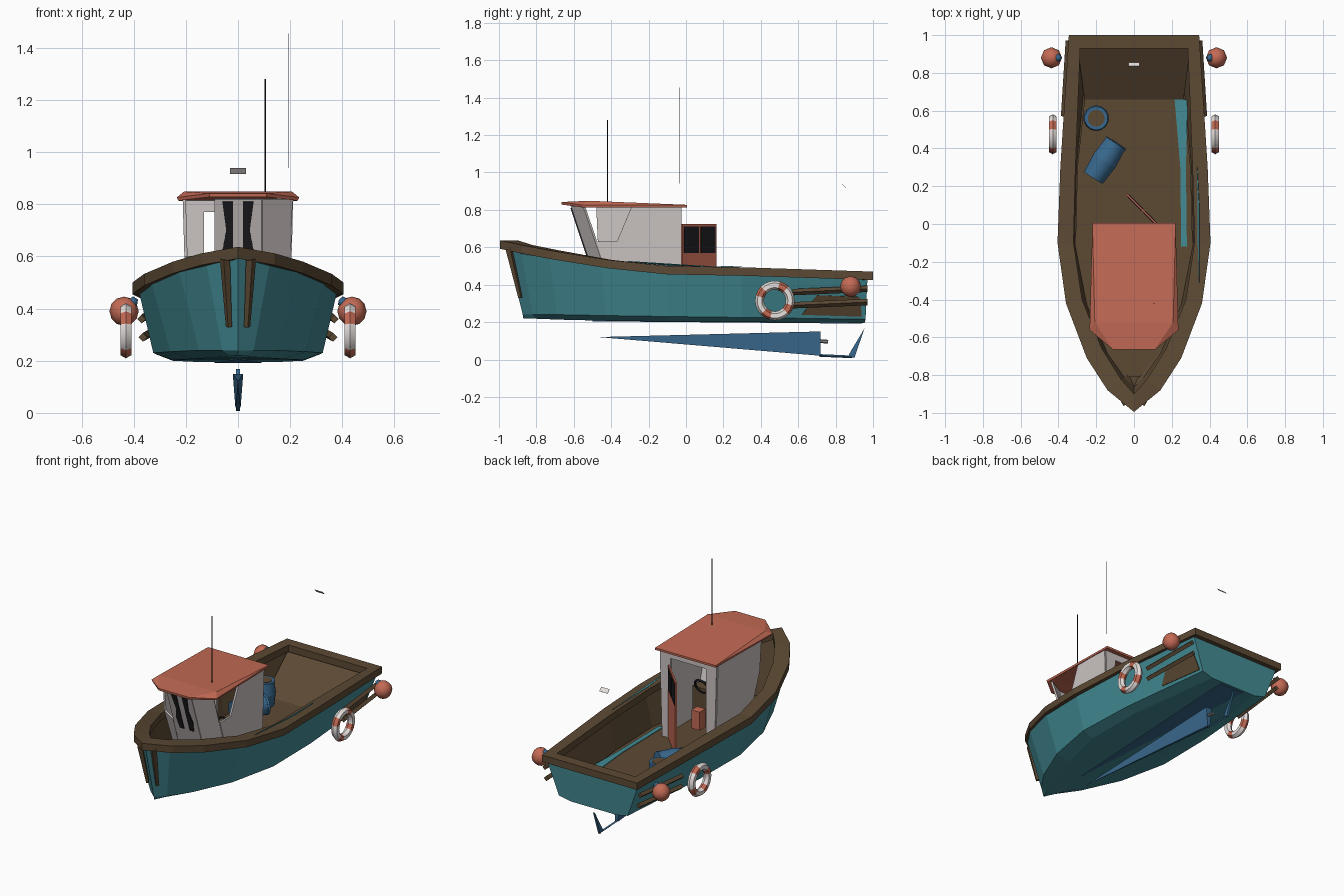
import bpy, bmesh, math
from mathutils import Vector

cube = bpy.data.objects.get("Cube")
if cube:
    bpy.data.objects.remove(cube)


def material(name, r, g, b):
    m = bpy.data.materials.new(name)
    m.use_nodes = True
    m.diffuse_color = (r, g, b, 1)
    m.node_tree.nodes["Principled BSDF"].inputs["Base Color"].default_value = (r, g, b, 1)
    return m


TEAL = material("teal_paint", .056, .26, .3)
WOOD = material("dark_wood", .107, .067, .034)
ORANGE = material("orange_paint", .55, .145, .09)
WHITE = material("cabin_white", .6, .55, .54)
RING = material("ring_white", .8, .75, .73)
BLUE = material("blue_paint", .04, .14, .27)
BLACK = material("black_glass", .012, .012, .014)
GREY = material("grey_metal", .25, .25, .25)


def shell(name, verts, faces, mats, thick=0, offset=0, inner=0):
    """Mesh from a few points, optionally thickened."""
    me = bpy.data.meshes.new(name)
    me.from_pydata(verts, [], faces)
    bm = bmesh.new()
    bm.from_mesh(me)
    bmesh.ops.remove_doubles(bm, verts=bm.verts, dist=.0005)
    bmesh.ops.recalc_face_normals(bm, faces=bm.faces)
    bm.to_mesh(me)
    bm.free()
    for m in mats:
        me.materials.append(m)
    ob = bpy.data.objects.new(name, me)
    bpy.context.collection.objects.link(ob)
    if thick:
        mod = ob.modifiers.new("thickness", "SOLIDIFY")
        mod.thickness, mod.offset, mod.material_offset = thick, offset, inner
    return ob


def plate(name, pts, mat, thick=.012):
    return shell(name, pts, [list(range(len(pts)))], [mat], thick)


def finish(name, mat, smooth=True):
    ob = bpy.context.object
    ob.name = name
    ob.data.materials.append(mat)
    if smooth:
        bpy.ops.object.shade_smooth_by_angle(angle=math.radians(50))
    return ob


def beam(name, a, b, r, mat, sides=4, r2=None):
    a, b = Vector(a), Vector(b)
    bpy.ops.mesh.primitive_cone_add(vertices=sides, radius1=r, radius2=r if r2 is None else r2,
                                    depth=(b - a).length, location=(a + b) / 2,
                                    rotation=(b - a).to_track_quat("Z", "Y").to_euler())
    return finish(name, mat, sides > 6)


def box(name, loc, size, mat):
    bpy.ops.mesh.primitive_cube_add(size=1, location=loc)
    bpy.context.object.scale = size
    return finish(name, mat, False)


# Hull: rows of top edge, chine, bottom edge, lofted and lined with wood
stations = [
    [(.33, .97, .43), (.25, .96, .215), (.17, .955, .196)],
    [(.37, .3, .455), (.315, .3, .225), (.25, .3, .2)],
    [(.38, -.1, .465), (.325, -.1, .23), (.25, -.1, .203)],
    [(.33, -.45, .495), (.26, -.43, .235), (.17, -.42, .207)],
    [(.225, -.73, .54), (.15, -.69, .24), (.08, -.67, .213)],
    [(.12, -.88, .565), (.06, -.82, .24), (.03, -.8, .218)],
    [(0, -.96, .595), (0, -.873, .24), (0, -.87, .22)],
]
verts, faces = [], []
for row in stations:
    verts += row + [(-x, y, z) for x, y, z in reversed(row)]
for i in range(len(stations) - 1):
    for j in range(5):
        k = i * 6 + j
        faces.append((k, k + 1, k + 7, k + 6))
faces.append((0, 1, 2, 3, 4, 5))
shell("hull", verts, faces, [TEAL, WOOD], .014, -1, 1)
plate("keel_pad", [(0, -.5, .206), (.09, .94, .194), (-.09, .94, .194)], BLUE, .004)

# Gunwale: closed rectangular rail around the hull
outer = [(.345, 1, .47), (.39, .3, .493), (.405, -.1, .5), (.36, -.42, .533),
         (.25, -.71, .58), (.14, -.88, .612), (0, -.995, .637)]
inside = [(.285, .93, .47), (.31, .3, .493), (.32, -.1, .5), (.275, -.4, .533),
          (.17, -.66, .58), (.07, -.82, .612), (0, -.9, .637)]


def both(path):
    return path + [(-x, y, z) for x, y, z in reversed(path[:-1])]


loop = list(zip(both(outer), both(inside)))
verts, faces = [], []
for o, n in loop:
    verts += [o, (o[0], o[1], o[2] - .045), (n[0], n[1], n[2] - .045), n]
for i in range(len(loop)):
    a, b = i * 4, (i + 1) % len(loop) * 4
    faces += [(a + j, a + (j + 1) % 4, b + (j + 1) % 4, b + j) for j in range(4)]
shell("gunwale", verts, faces, [WOOD])

# Deck, sloping stern panel and painted strips
DECK = .24
half = [(.262, .66), (.3, .3), (.31, -.1), (.245, -.43), (.135, -.68), (.03, -.81)]
plate("deck", [(x, y, DECK) for x, y in half] + [(-x, y, DECK) for x, y in reversed(half)], WOOD)
plate("stern_panel", [(.262, .66, DECK), (-.262, .66, DECK), (-.3, .945, .415), (.3, .945, .415)], WOOD)
plate("deck_strip", [(x, y, DECK + .009) for x, y in
                     [(.285, .66), (.215, .66), (.245, .3), (.25, -.12), (.28, -.12), (.275, .3)]], TEAL, .004)
plate("rail_strip", [(.335, .3, .496), (.345, .1, .499), (.345, -.31, .525), (.338, -.1, .503)], TEAL, .004)


# Cabin walls leaning forward with height
def wall_pt(s, z):
    return (s * (.19 + (z - .28) * .03), -.36 - (z - .28) * .343, z)


def front_pt(x, z, gap=0):
    return (x, -.43 - gap - (z - .28) / 3, z)


for s, side in ((1, "left"), (-1, "right")):
    window = [(-.29, .82), (-.37, .63), (-.48, .63)] if s > 0 else [(-.48, .82), (-.47, .6)]
    top = .82 if s > 0 else .6
    prof = [(-.03, DECK), (-.03, .82)] + window + [(-.346, DECK)]
    plate(side + "_cabin_wall", [(wall_pt(s, z)[0], y, z) for y, z in prof], WHITE)
    plate(side + "_corner_panel", [wall_pt(s, DECK), wall_pt(s, top),
                                   front_pt(s * .09, top), front_pt(s * .09, DECK)], WHITE)
    pane = [(.02, .81), (.06, .81), (.045, .7), (.06, .62), (.05, .55), (.02, .55)]
    plate(side + "_front_window", [front_pt(s * x, z, .008) for x, z in pane], BLACK, .006)
plate("cabin_front", [front_pt(.09, DECK), front_pt(.09, .82), front_pt(-.09, .82), front_pt(-.09, DECK)], WHITE)
plate("cabin_back", [(x, -.03, z) for x, z in
                     [(.19, DECK), (.205, .82), (-.205, .82), (-.19, DECK),
                      (-.13, DECK), (-.13, .77), (.13, .77), (.13, DECK)]], WHITE)

# Roof with drooping front visor
shell("roof", [(.22, .005, .82), (-.22, .005, .82), (-.205, -.52, .842), (.205, -.52, .842),
               (.11, -.665, .835), (-.11, -.665, .835), (.232, -.56, .82), (-.232, -.56, .82)],
      [(0, 1, 2, 3), (3, 2, 5, 4), (3, 4, 6), (2, 7, 5), (0, 3, 6), (1, 7, 2)], [ORANGE], .014)

# Open door with two panes
hinge, edge = Vector((.14, -.022, 0)), Vector((-.04, .16, 0))


def door_panel(name, t0, t1, z0, z1, mat, thick):
    a, b = hinge.lerp(edge, t0), hinge.lerp(edge, t1)
    plate(name, [(p.x, p.y, z) for p, z in ((a, z0), (b, z0), (b, z1), (a, z1))], mat, thick)


door_panel("door", 0, 1, .25, .725, ORANGE, .01)
door_panel("door_pane_inner", .05, .47, .57, .71, BLACK, .016)
door_panel("door_pane_outer", .53, .95, .57, .71, BLACK, .016)

# Helm inside the cabin
box("helm_console", (.08, -.34, .36), (.16, .09, .24), WOOD)
box("helm_seat", (.05, -.2, .33), (.06, .06, .12), ORANGE)
bpy.ops.mesh.primitive_torus_add(major_radius=.05, minor_radius=.008, major_segments=12, minor_segments=5,
                                 location=(.08, -.28, .5), rotation=(math.radians(70), 0, 0))
finish("steering_wheel", BLACK)

# Aerials and stern light plate
beam("black_aerial", (.105, -.42, .83), (.105, -.42, 1.28), .003, BLACK, 6)
beam("grey_aerial", (.195, -.035, .94), (.195, -.035, 1.455), .0015, GREY)
plate("stern_plate", [(-.03, .855, .917), (.03, .855, .917), (.03, .835, .938), (-.03, .835, .938)], RING, .002)

# Keel, skeg, rudder and shaft
shell("keel", [(0, -.47, .12), (.02, .72, .15), (-.02, .72, .15), (.01, .72, .02), (-.01, .72, .02)],
      [(0, 1, 2), (0, 3, 1), (0, 2, 4), (0, 4, 3), (1, 3, 4, 2)], [BLUE])
beam("skeg", (0, .71, .022), (0, .89, .014), .007, BLUE)
plate("rudder", [(0, .87, .025), (0, .955, .168), (0, .9, .008)], BLUE, .014)
beam("shaft", (0, .7, .1), (0, .76, .095), .01, GREY, 6)


# Bare timber patch following the left hull side
def hull_side(y, z):
    t = (.96 - y) / .66
    low, high = .25 + .065 * t, .33 + .04 * t
    return low + (high - low) * (z - .22) / .22 + .004


plate("side_patch", [(hull_side(y, z), y, z) for y, z in
                     [(.62, .24), (.7, .345), (.93, .335), (.94, .23)]], WOOD, .008)

# Paired side fittings
for s, side in ((1, "left"), (-1, "right")):
    beam(side + "_upper_rub_rail", (s * .37, .57, .36), (s * .345, .97, .378), .017, WOOD)
    beam(side + "_lower_rub_rail", (s * .365, .57, .29), (s * .335, .97, .307), .017, WOOD)
    beam(side + "_bow_timber", (s * .035, -.885, .33), (s * .05, -.945, .59), .012, WOOD, 4, .02)
    bpy.ops.mesh.primitive_uv_sphere_add(segments=8, ring_count=6, radius=.056, location=(s * .437, .88, .39))
    finish(side + "_fender", ORANGE)
    bpy.ops.mesh.primitive_ico_sphere_add(subdivisions=1, radius=.022, location=(s * .403, .88, .425))
    finish(side + "_fender_cap", BLUE)
    bpy.ops.mesh.primitive_torus_add(major_radius=.082, minor_radius=.024, major_segments=24, minor_segments=6,
                                     location=(s * .43, .475, .315), rotation=(0, math.pi / 2, 0))
    ring = finish(side + "_life_ring", RING)
    ring.data.materials.append(ORANGE)
    for p in ring.data.polygons:
        turn = math.atan2(-p.center.x, p.center.y) - math.radians(15)
        p.material_index = int(math.cos(4 * turn) < -.4)


# Two barrels: one lying, one standing open
def barrel(name, a, b, r):
    a, b = Vector(a), Vector(b)
    mid = (a + b) / 2
    beam(name + "_lower", a, mid, r * .86, BLUE, 14, r)
    beam(name + "_upper", mid, b, r, BLUE, 14, r * .86)
    beam(name + "_rim", b, b.lerp(a, .06), r * .92, BLUE, 14)


barrel("lying_barrel", (-.215, .245, .315), (-.095, .43, .325), .07)
barrel("standing_barrel", (-.2, .56, .245), (-.2, .56, .405), .068)
beam("barrel_contents", (-.2, .56, .4), (-.2, .56, .408), .045, WOOD, 14)
